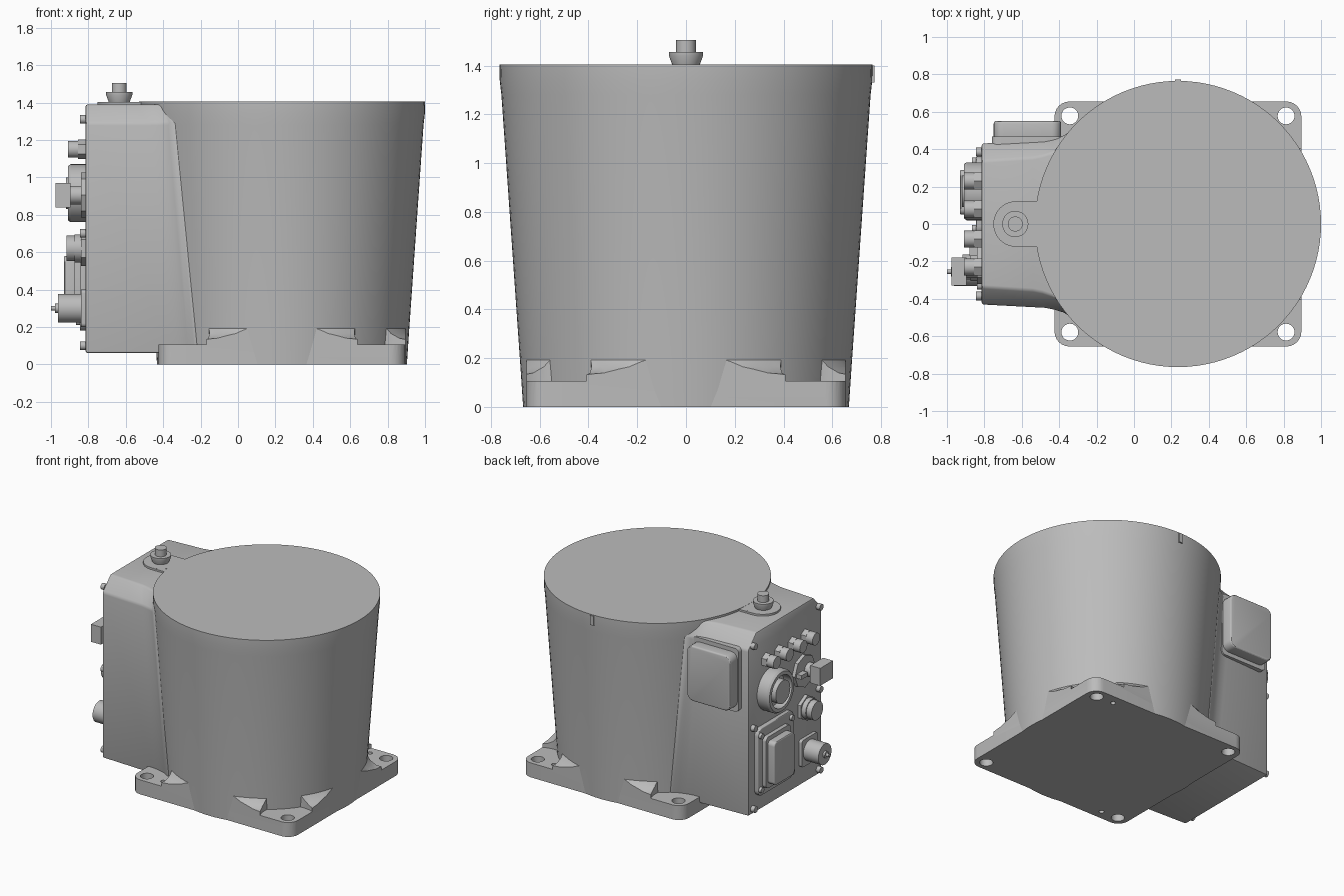
import bpy, bmesh, math
from mathutils import Matrix, Vector

if "Cube" in bpy.data.objects:
    bpy.data.objects.remove(bpy.data.objects["Cube"])

grey = bpy.data.materials.new("cast_grey")
grey.use_nodes = True
colour = (0.5, 0.5, 0.5, 1)
grey.diffuse_color = colour
grey.node_tree.nodes["Principled BSDF"].inputs["Base Color"].default_value = colour

CX = 0.235        # axis of the round body
PANEL = -0.815    # plane of the connector panel
parts = []


def finish(name, bm, cutter=False):
    bmesh.ops.recalc_face_normals(bm, faces=bm.faces)
    mesh = bpy.data.meshes.new(name)
    bm.to_mesh(mesh)
    bm.free()
    mesh.materials.append(grey)
    ob = bpy.data.objects.new(name, mesh)
    bpy.context.collection.objects.link(ob)
    ob.hide_render = cutter
    if not cutter:
        parts.append(ob)
    return ob


def lathe(name, profile, loc=(0, 0, 0), sides=32, outward=False, cutter=False):
    """Revolve (radius, height) points; outward turns the axis towards -x."""
    bm = bmesh.new()
    verts = [bm.verts.new((r, 0, z)) for r, z in profile]
    edges = [bm.edges.new(pair) for pair in zip(verts, verts[1:])]
    bmesh.ops.spin(bm, geom=verts + edges, axis=(0, 0, 1), cent=(0, 0, 0),
                   angle=math.tau, steps=sides, use_duplicate=False)
    bmesh.ops.remove_doubles(bm, verts=bm.verts, dist=1e-5)
    turn = Matrix.Rotation(-math.pi / 2, 4, "Y") if outward else Matrix()
    bm.transform(Matrix.Translation(loc) @ turn)
    return finish(name, bm, cutter)


def rod(name, radius, length, loc, **kw):
    return lathe(name, [(0, 0), (radius, 0), (radius, length), (0, length)], loc, **kw)


def stud(name, radius, length, y, z, sides=32):
    return rod(name, radius, length, (PANEL, y, z), sides=sides, outward=True)


def bevel(ob, width, segments=3):
    mod = ob.modifiers.new("round", "BEVEL")
    mod.width, mod.segments, mod.limit_method = width, segments, "ANGLE"


def box(name, lo, hi, corner=0.0, axis=0, edge=0.0):
    """Box with corners rounded around one axis, then a small edge round."""
    lo, hi = Vector(lo), Vector(hi)
    bm = bmesh.new()
    bmesh.ops.create_cube(bm, size=1)
    bm.transform(Matrix.Translation((lo + hi) / 2) @ Matrix.Diagonal((*(hi - lo), 1)))
    if corner:
        along = [e for e in bm.edges
                 if abs(e.verts[0].co[axis] - e.verts[1].co[axis]) > 1e-4]
        bmesh.ops.bevel(bm, geom=along, offset=corner, segments=6,
                        profile=0.5, affect="EDGES")
    ob = finish(name, bm)
    if edge:
        bevel(ob, edge)
    return ob


def boolean(ob, cutter, operation="DIFFERENCE"):
    mod = ob.modifiers.new("cut", "BOOLEAN")
    mod.object, mod.operation, mod.solver = cutter, operation, "EXACT"
    cutters.append(cutter)


cutters = []

# Tapered round body
lathe("round_body", [(0, 0), (0.668, 0), (0.68, 0.18), (0.757, 1.28), (0.764, 1.34),
                     (0.765, 1.405), (0, 1.405)], (CX, 0, 0), sides=96)
box("alignment_mark", (CX - 0.015, 0.74, 1.33), (CX + 0.015, 0.772, 1.4))

# Square mounting flange, its top shaped by a sloping skirt
flange = box("mounting_flange", (CX - 0.66, -0.655, 0), (CX + 0.66, 0.655, 0.4), 0.08, 2)
skirt = lathe("skirt_cutter", [(0, -0.1), (1.1, -0.1), (1.1, 0.12), (0.82, 0.125),
                               (0.74, 0.14), (0.7, 0.165), (0.675, 0.2), (0, 0.2)],
              (CX, 0, 0), sides=96, cutter=True)
boolean(flange, skirt, "INTERSECT")
for sx in (-1, 1):
    for sy in (-1, 1):
        x, y = CX + sx * 0.578, sy * 0.578
        boolean(flange, rod("pad_cutter", 0.19, 0.4, (x, y, 0.107), sides=48, cutter=True))
        boolean(flange, rod("bolt_hole_cutter", 0.045, 0.6, (x, y, -0.2), cutter=True))
for s in (-1, 1):
    boolean(flange, rod("dowel_hole_cutter", 0.018, 0.6,
                        (CX + s * 0.44, s * 0.585, -0.2), sides=16, cutter=True))


# Connector housing, lofted and flared into the body
def section(z, radius, wall):
    cx = CX - math.sqrt(radius ** 2 - wall ** 2)
    half = [(PANEL, wall - 0.018), (cx - 0.1, wall), (cx - 0.05, wall + 0.01),
            (cx, wall + 0.026), (cx + 0.045, wall + 0.055), (0.1, wall - 0.1)]
    return [(x, y, z) for x, y in half] + [(x, -y, z) for x, y in reversed(half)]


bm = bmesh.new()
rings = [[bm.verts.new(p) for p in section(*args)]
         for args in ((0.06, 0.672, 0.448), (1.29, 0.757, 0.448), (1.39, 0.765, 0.355))]
for a, b in zip(rings, rings[1:]):
    for i in range(len(a)):
        j = (i + 1) % len(a)
        bm.faces.new((a[i], a[j], b[j], b[i]))
bm.faces.new(rings[0])
bm.faces.new(rings[-1])
bevel(finish("connector_housing", bm), 0.012, 2)

# Top boss and breather plug
rod("boss_pad", 0.122, 0.05, (-0.63, 0, 1.354), sides=48)
box("boss_bridge", (-0.63, -0.122, 1.354), (-0.3, 0.122, 1.403))
lathe("breather_plug", [(0, 0), (0.055, 0), (0.07, 0.04), (0.07, 0.055), (0.04, 0.055),
                        (0.04, 0.105), (0, 0.105)], (-0.635, 0, 1.4))

# Side cover
box("side_cover_base", (-0.76, 0.42, 0.83), (-0.38, 0.468, 1.3), 0.03, 1)
box("side_cover", (-0.75, 0.44, 0.86), (-0.39, 0.55, 1.27), 0.05, 1, 0.012)

# Panel screws
for y in (-0.385, 0.385):
    for z in (0.1, 0.7, 1.31):
        stud("panel_screw", 0.023, 0.03, y, z, 16)

# Row of four small fittings
for y in (-0.23, -0.08, 0.08, 0.23):
    stud("fitting_nut", 0.052, 0.04, y, 1.15, 6)
    stud("fitting_stem", 0.03, 0.07, y, 1.15)
    stud("fitting_cap", 0.045, 0.095, y, 1.15, 20)

# Large round connector with open collar
lathe("large_connector_collar", [(0, 0), (0.155, 0), (0.155, 0.08), (0.145, 0.095),
                                 (0.12, 0.095), (0.12, 0.03), (0, 0.03)],
      (PANEL, 0.175, 0.915), sides=48, outward=True)
stud("large_connector_plug", 0.085, 0.105, 0.175, 0.915)

# Square plug on an eight-sided plate
stud("plug_plate", 0.12, 0.025, -0.2, 0.905, 8)
stud("plug_stem", 0.05, 0.1, -0.24, 0.905)
box("square_plug", (-0.977, -0.33, 0.84), (-0.895, -0.18, 0.97))
box("plug_lever", (-0.88, -0.17, 0.89), (PANEL, -0.1, 0.92))

# Middle round connector
stud("middle_connector_nut", 0.095, 0.025, -0.23, 0.62, 6)
stud("middle_connector_body", 0.075, 0.06, -0.23, 0.62)
stud("middle_connector_cap", 0.068, 0.103, -0.23, 0.62)

# Lower round connector with pin
box("lower_connector_plate", (-0.84, -0.35, 0.2), (PANEL + 0.01, -0.16, 0.4), 0.02)
stud("lower_connector_body", 0.077, 0.148, -0.255, 0.3)
stud("lower_connector_pin", 0.012, 0.185, -0.255, 0.3, 16)
stud("lower_connector_collar", 0.025, 0.163, -0.255, 0.3, 16)

# Lower cover plate with raised block and its screws
box("lower_cover_plate", (-0.845, -0.06, 0.18), (PANEL + 0.01, 0.36, 0.68), 0.05, 0, 0.006)
box("lower_cover_step", (-0.875, 0.02, 0.23), (PANEL, 0.31, 0.61), 0.03)
box("lower_cover_block", (-0.93, 0.05, 0.26), (PANEL, 0.29, 0.58), 0.03, 0, 0.008)
for y in (-0.025, 0.335):
    for z in (0.23, 0.63):
        stud("cover_screw", 0.02, 0.05, y, z, 16)

# Apply modifiers, drop the cutters, smooth the round surfaces
bpy.context.view_layer.update()
bpy.ops.object.select_all(action="DESELECT")
for ob in parts:
    ob.select_set(True)
bpy.context.view_layer.objects.active = parts[0]
bpy.ops.object.convert(target="MESH")
for cutter in cutters:
    bpy.data.objects.remove(cutter)
bpy.ops.object.shade_smooth_by_angle(angle=math.radians(30))
